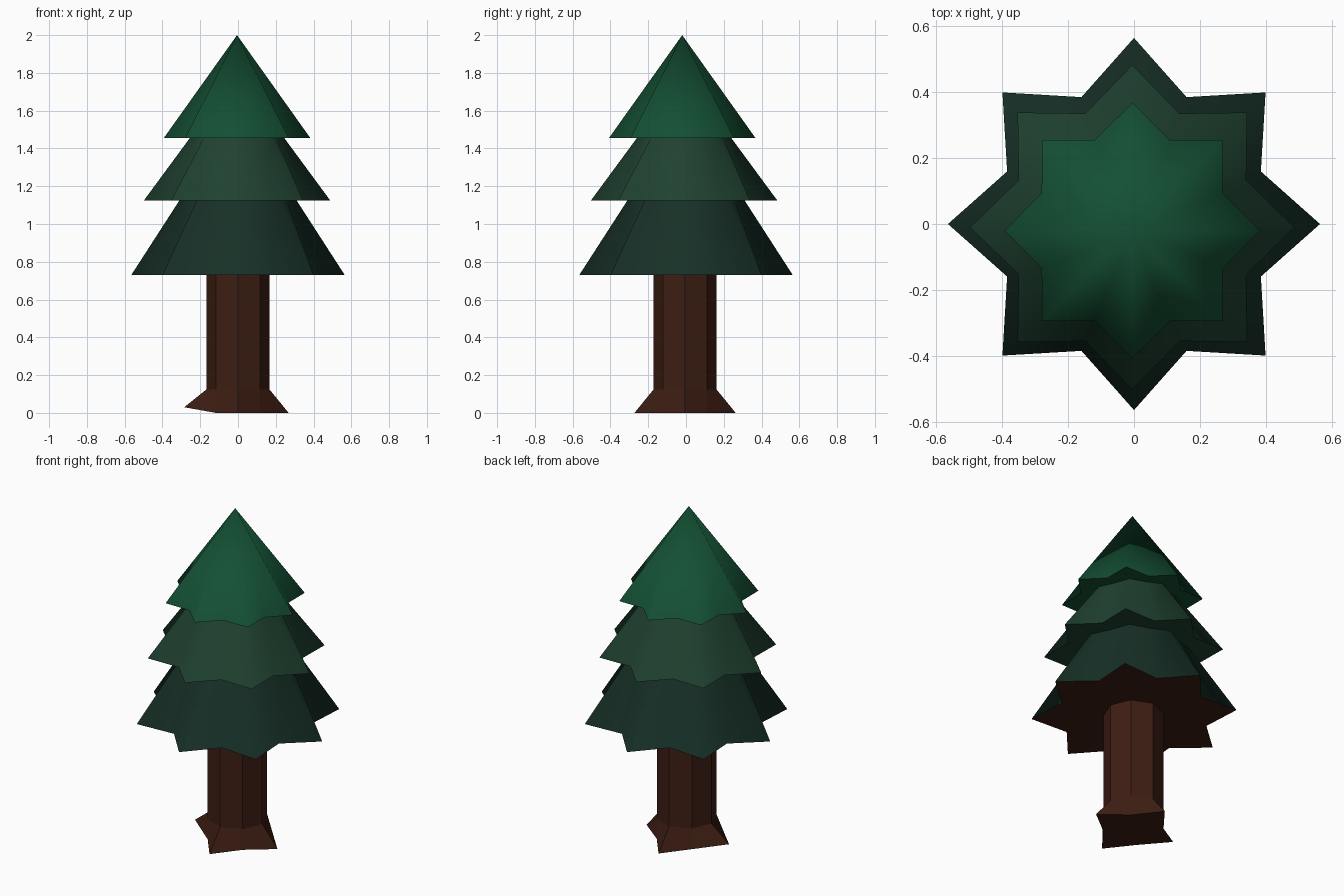
import bpy, bmesh
from math import sin, cos, pi, radians

if "Cube" in bpy.data.objects:
    bpy.data.objects.remove(bpy.data.objects["Cube"])


def material(name, color):
    m = bpy.data.materials.new(name)
    m.diffuse_color = (*color, 1)
    m.use_nodes = True
    m.node_tree.nodes["Principled BSDF"].inputs["Base Color"].default_value = m.diffuse_color
    return m


def finish(name, bm, mats):
    bmesh.ops.recalc_face_normals(bm, faces=bm.faces)
    mesh = bpy.data.meshes.new(name)
    bm.to_mesh(mesh)
    bm.free()
    obj = bpy.data.objects.new(name, mesh)
    bpy.context.collection.objects.link(obj)
    for m in mats:
        mesh.materials.append(m)
    return obj


def ring(bm, cx, cy, z, n, r_out, r_in):
    """Closed loop of n points alternating between two radii."""
    return [bm.verts.new((cx + r * cos(2 * pi * i / n), cy + r * sin(2 * pi * i / n), z))
            for i in range(n) for r in [r_in if i % 2 else r_out]]


def bridge(bm, a, b):
    n = len(a)
    return [bm.faces.new((a[i], a[(i + 1) % n], b[(i + 1) % n], b[i])) for i in range(n)]


bark = material("bark", (0.048, 0.013, 0.0065))

# Trunk: octagonal column flaring into four roots
bm = bmesh.new()
ty = -0.005
foot = ring(bm, 0, ty, 0, 8, 0.268, 0.166)
ankle = ring(bm, 0, ty, 0.125, 8, 0.166, 0.166)
top = ring(bm, 0, ty, 0.74, 8, 0.166, 0.166)
foot[4].co.x, foot[4].co.z = -0.285, 0.03   # lifted left root
bridge(bm, foot, ankle)
bridge(bm, ankle, top)
bm.faces.new(foot)
finish("trunk", bm, [bark])

# Needle tiers: eight-pointed skirts; (name, colour, centre, z0, r0, inner r0, z1, r1)
tiers = [
    ("lower_boughs", (0.0086, 0.030, 0.020), (0, 0), 0.73, 0.565, 0.417, 1.125, 0.31),
    ("middle_boughs", (0.0137, 0.054, 0.030), (-0.005, -0.01), 1.125, 0.493, 0.374, 1.455, 0.25),
    ("top_boughs", (0.007, 0.080, 0.034), (-0.005, -0.02), 1.455, 0.388, 0.298, 2.0, 0),
]
below = None
for name, color, (cx, cy), z0, r0, i0, z1, r1 in tiers:
    bm = bmesh.new()
    rim = ring(bm, cx, cy, z0, 16, r0, i0)
    if r1:
        sides = bridge(bm, rim, ring(bm, cx, cy, z1, 16, r1, r1 * 0.9))
    else:
        apex = bm.verts.new((cx, cy, z1))
        sides = [bm.faces.new((rim[i], rim[(i + 1) % 16], apex)) for i in range(16)]
    for f in sides:
        f.smooth = True
    # flat underside: full on the lowest tier, a collar around the tier below otherwise
    if below:
        bridge(bm, rim, ring(bm, *below))
    else:
        bm.faces.new(rim).material_index = 1
    for i in range(16):
        bm.edges.get((rim[i], rim[(i + 1) % 16])).smooth = False
    finish(name, bm, [material(name, color), bark])
    below = (cx, cy, z0 if not r1 else z1, 16, r1, r1 * 0.9)
